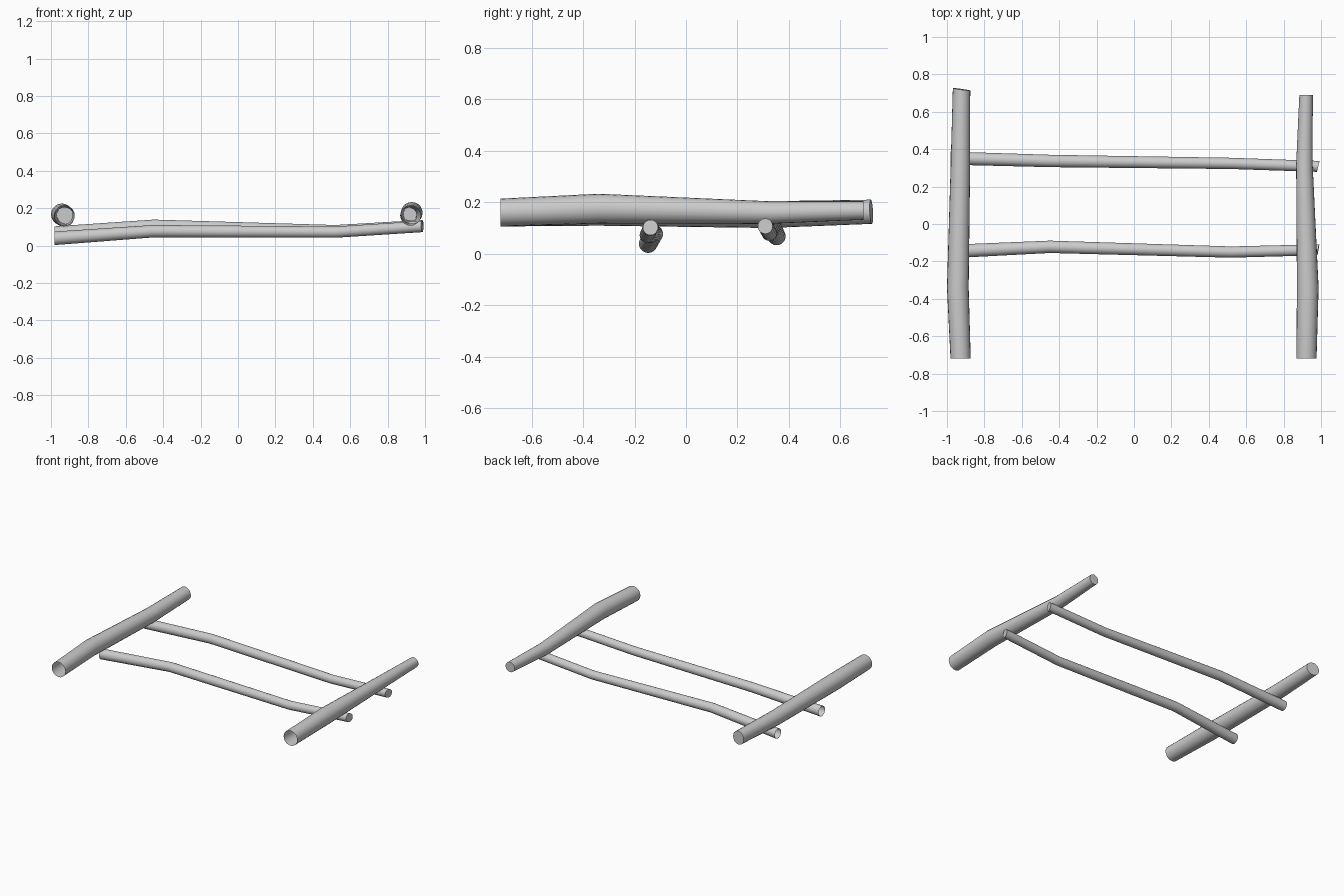
import bpy, bmesh, math
from mathutils import Vector

if "Cube" in bpy.data.objects:
    bpy.data.objects.remove(bpy.data.objects["Cube"])

SIDES = 20


def log(name, axis, stations, end_normal):
    """Tapered bent log: stations are (x, y, z, radius); sawn end capped, start left open."""
    axis = Vector(axis)
    points = [Vector(s[:3]) for s in stations]
    bm = bmesh.new()
    rings = []
    for i, (p, s) in enumerate(zip(points, stations)):
        if i == 0:
            n = axis
        elif i == len(points) - 1:
            n = Vector(end_normal).normalized()
        else:
            n = (points[i + 1] - points[i - 1]).normalized()
        side = n.cross(Vector((0, 0, 1))).normalized()
        up = side.cross(n)
        ring = []
        for k in range(SIDES):
            a = 2 * math.pi * k / SIDES
            ring.append(bm.verts.new(p + s[3] * (math.cos(a) * side + math.sin(a) * up)))
        rings.append(ring)
    for r0, r1 in zip(rings, rings[1:]):
        for k in range(SIDES):
            j = (k + 1) % SIDES
            bm.faces.new((r0[j], r0[k], r1[k], r1[j]))
    bm.faces.new(rings[-1])
    bmesh.ops.recalc_face_normals(bm, faces=bm.faces[:])
    # Keep the skin facing outwards
    bm.normal_update()
    cap = max(bm.faces, key=lambda f: len(f.verts))
    if cap.normal.dot(axis) < 0:
        bmesh.ops.reverse_faces(bm, faces=bm.faces[:])
    mesh = bpy.data.meshes.new(name)
    bm.to_mesh(mesh)
    bm.free()
    obj = bpy.data.objects.new(name, mesh)
    bpy.context.collection.objects.link(obj)
    bpy.context.view_layer.objects.active = obj
    obj.select_set(True)
    bpy.ops.object.shade_smooth_by_angle(angle=math.radians(40))
    obj.select_set(False)
    return obj


# Thick logs lying front to back on top
log("left_log", (0, 1, 0), [
    (-0.927, -0.72, 0.160, 0.054), (-0.942, -0.34, 0.167, 0.058),
    (-0.928, 0.32, 0.152, 0.052), (-0.922, 0.72, 0.163, 0.047)], (0.14, 1, 0.05))
log("right_log", (0, 1, 0), [
    (0.922, -0.72, 0.160, 0.054), (0.929, -0.34, 0.175, 0.058),
    (0.911, 0.32, 0.160, 0.044), (0.920, 0.69, 0.168, 0.036)], (0, 1, 0))

# Thin cross poles underneath
log("front_pole", (1, 0, 0), [
    (-0.98, -0.147, 0.039, 0.036), (-0.45, -0.122, 0.077, 0.033),
    (0.52, -0.150, 0.072, 0.030), (0.985, -0.138, 0.102, 0.030)], (1, -0.2, 0.05))
log("rear_pole", (1, 0, 0), [
    (-0.98, 0.352, 0.068, 0.035), (-0.45, 0.337, 0.106, 0.033),
    (0.52, 0.324, 0.080, 0.030), (0.985, 0.308, 0.107, 0.030)], (1, -0.25, 0))
